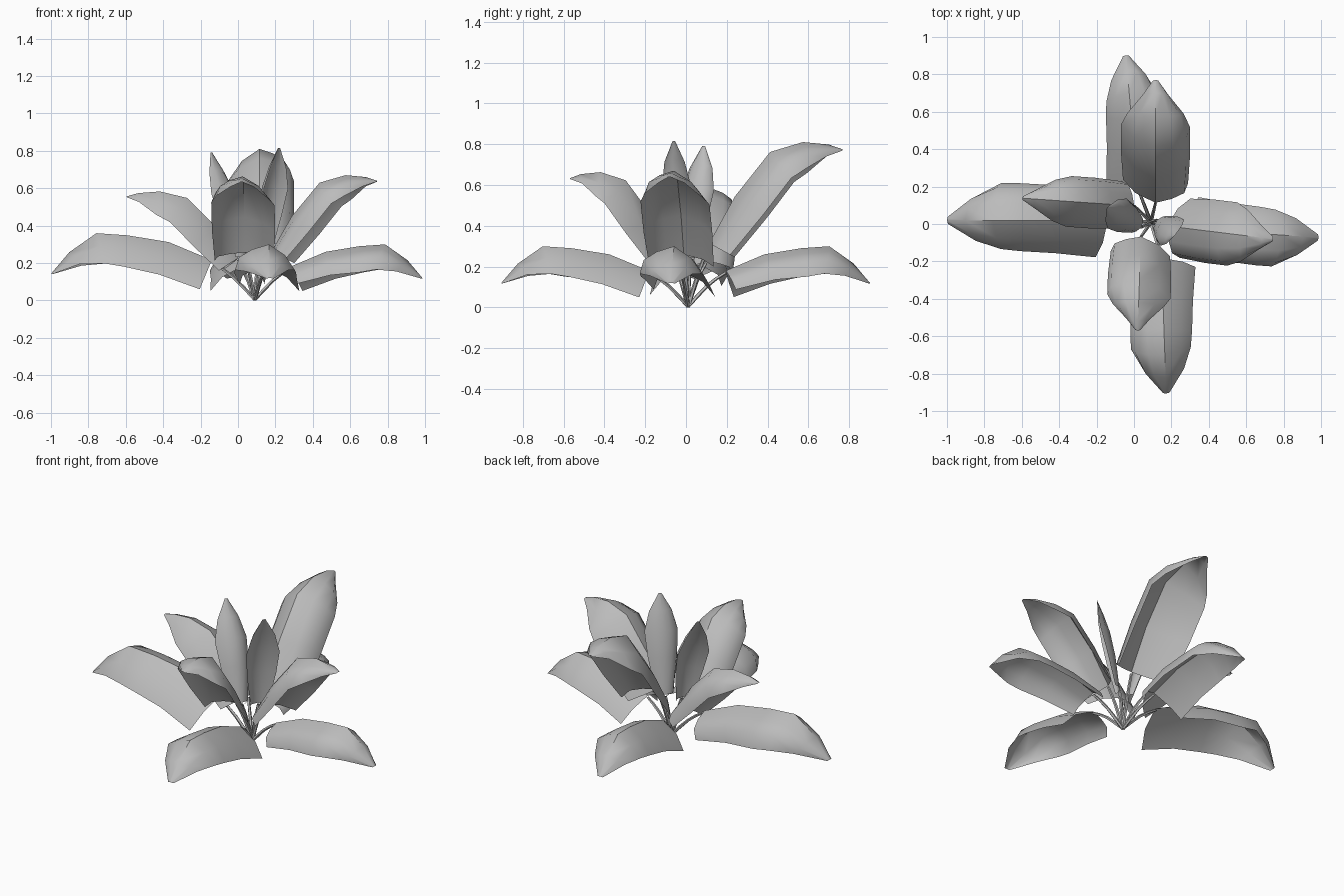
import bpy, math
from mathutils import Vector

if "Cube" in bpy.data.objects:
    bpy.data.objects.remove(bpy.data.objects["Cube"], do_unlink=True)

mat = bpy.data.materials.new("plain_grey")
mat.use_nodes = True
GREY = (0.5, 0.5, 0.5, 1)
mat.diffuse_color = GREY
mat.node_tree.nodes["Principled BSDF"].inputs["Base Color"].default_value = GREY

HUB = Vector((0.09, 0.01, 0))

# Leaf rows: reach, height, left and right half widths, left and right edge droop
LOW = [(.19, .18, .18, .14, .14, .10), (.38, .26, .16, .17, .15, .13),
       (.56, .29, .15, .18, .14, .14), (.70, .30, .14, .18, .14, .14),
       (.82, .215, .10, .12, .07, .08), (.90, .12, .018, .018, .005, .005)]
MID = [(.09, .26, .15, .15, .12, .10), (.20, .45, .16, .16, .16, .14),
       (.35, .63, .16, .16, .16, .14), (.49, .67, .13, .13, .13, .11),
       (.60, .66, .06, .06, .05, .05), (.66, .64, .012, .012, .005, .005)]
YOUNG = [(.03, .24, .05, .05, .03, .03), (.07, .45, .085, .085, .06, .06),
         (.12, .60, .095, .095, .07, .06), (.18, .71, .065, .065, .04, .04),
         (.24, .80, .008, .008, .0, .0)]

# Blade section from left to right edge: share of half width, share of droop
# The right edge is folded down into a narrow rim
SECTION = [(1, 1), (.62, .42), (0, 0), (-.5, .2), (-.88, .5), (-1, 1)]


def finish(name, verts, faces):
    mesh = bpy.data.meshes.new(name)
    mesh.from_pydata(verts, [], faces)
    mesh.materials.append(mat)
    obj = bpy.data.objects.new(name, mesh)
    bpy.context.collection.objects.link(obj)
    bpy.ops.object.select_all(action='DESELECT')
    obj.select_set(True)
    bpy.context.view_layer.objects.active = obj
    bpy.ops.object.shade_smooth_by_angle(angle=math.radians(45))


def stem(name, end, radius=0.011, sides=5, steps=4):
    # Tapering stalk that arches from the root to the leaf
    verts, faces = [], []
    axis = (end - HUB).normalized()
    a = axis.orthogonal().normalized()
    b = axis.cross(a)
    for i in range(steps + 1):
        t = i / steps
        p = HUB.lerp(end, t) + Vector((0, 0, 0.02 * math.sin(math.pi * t)))
        r = radius * (1 - 0.3 * t)
        for k in range(sides):
            ang = 2 * math.pi * k / sides
            v = p + r * (a * math.cos(ang) + b * math.sin(ang))
            v.z = max(v.z, 0)
            verts.append(v)
    for i in range(steps):
        for k in range(sides):
            n = (k + 1) % sides
            faces.append((i * sides + k, i * sides + n, (i + 1) * sides + n, (i + 1) * sides + k))
    finish(name, verts, faces)


def leaf(name, rows, azimuth, reach=1, height=1, width=1, shift=0):
    # Arched blade: a raised midrib with two drooping sides
    ang = math.radians(azimuth)
    out = Vector((math.cos(ang), math.sin(ang), 0))
    side = Vector((-out.y, out.x, 0))
    origin = HUB + side * shift
    spine = [origin + out * r[0] * reach + Vector((0, 0, r[1] * height)) for r in rows]
    verts, faces = [], []
    for i, (p, row) in enumerate(zip(spine, rows)):
        along = spine[min(i + 1, len(rows) - 1)] - spine[max(i - 1, 0)]
        normal = along.cross(side).normalized()
        _, _, left, right, left_droop, right_droop = row
        for s, d in SECTION:
            half, droop = (left, left_droop) if s > 0 else (right, right_droop)
            verts.append(p + side * half * width * s
                         - normal * droop * d * (reach + height) / 2)
    count = len(SECTION)
    for i in range(len(rows) - 1):
        for k in range(count - 1):
            a = i * count + k
            faces.append((a, a + count, a + count + 1, a + 1))
    finish(name, verts, faces)
    stem(name + "_stem", spine[0] - Vector((0, 0, 0.01)))


# Low outer ring
leaf("low_leaf_right", LOW, 180, 1.21, 1.2, 1.1, shift=-0.01)
leaf("low_leaf_front", LOW, -88, 1.02, 1, 1.0, shift=0.05)
leaf("low_leaf_left", LOW, -4, 1, 1, 0.95, shift=-0.02)
leaf("low_leaf_back", LOW, 95, 1, 1, 0.9, shift=0.055)

# Raised middle ring
leaf("middle_leaf_right", MID, 176, 1.05, 0.87, 0.85, shift=-0.08)
leaf("middle_leaf_front", MID, -92, 0.88, 0.99, 1.06, shift=-0.05)
leaf("middle_leaf_left", MID, -7, 1, 1, 1.07, shift=-0.01)
leaf("middle_leaf_back", MID, 90, 1.15, 1.21, 1.16, shift=-0.025)

# Young upright leaves in the centre
leaf("young_leaf_right", YOUNG, 150, 1.0, 0.99, shift=0.05)
leaf("young_leaf_left", YOUNG, -40, 0.6, 1.02, shift=0.03)
